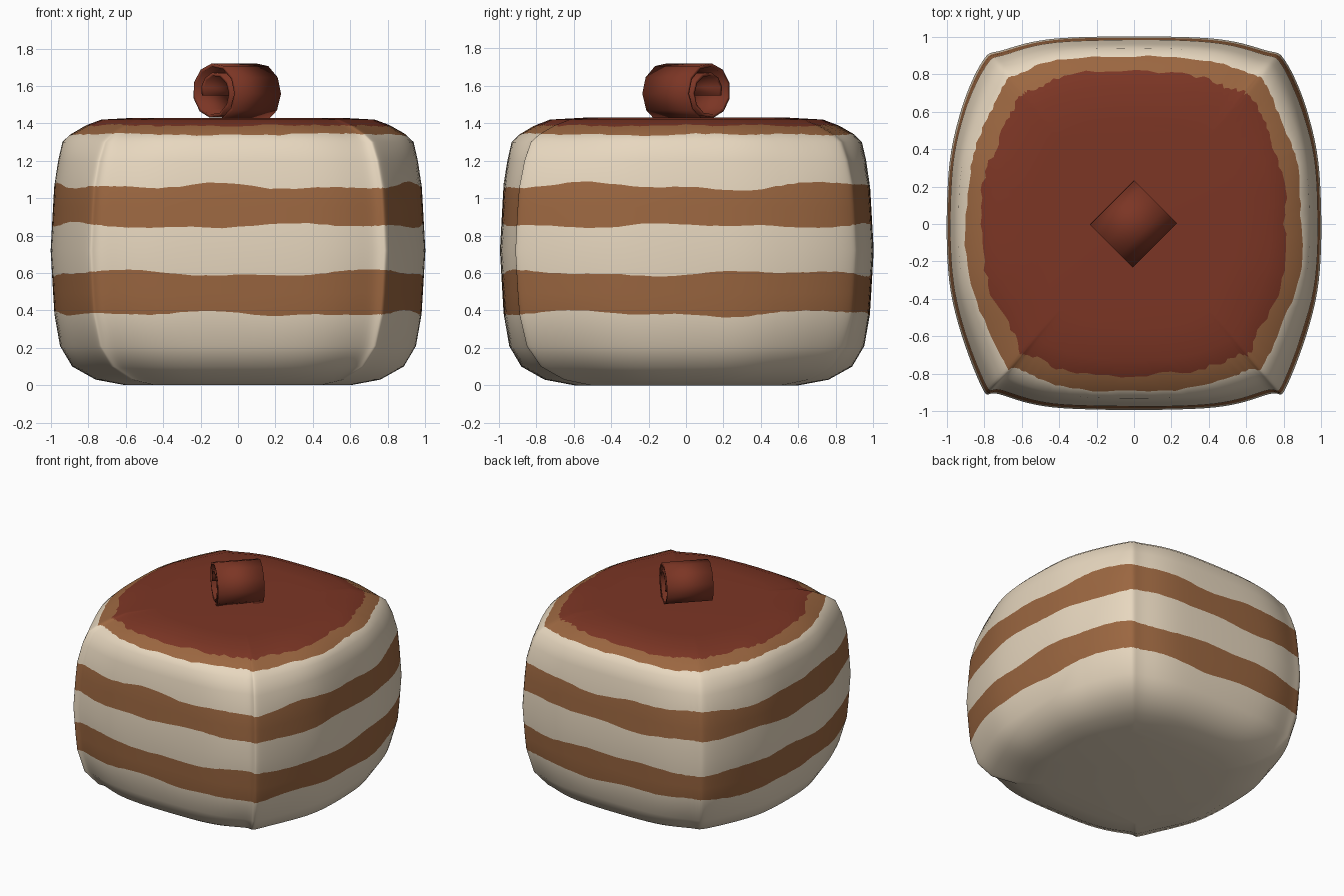
import bpy, bmesh, math, random
from mathutils import Vector

cube = bpy.data.objects.get("Cube")
if cube:
    bpy.data.objects.remove(cube, do_unlink=True)
random.seed(4)


def material(name, rgb):
    m = bpy.data.materials.new(name)
    m.use_nodes = True
    m.diffuse_color = (*rgb, 1)
    m.node_tree.nodes["Principled BSDF"].inputs["Base Color"].default_value = (*rgb, 1)
    return m


cream = material("cream", (0.80, 0.68, 0.52))
sponge = material("sponge", (0.33, 0.135, 0.052))
cocoa = material("cocoa", (0.20, 0.036, 0.018))


def add_object(name, bm, mats):
    bmesh.ops.recalc_face_normals(bm, faces=bm.faces)
    mesh = bpy.data.meshes.new(name)
    bm.to_mesh(mesh)
    bm.free()
    for m in mats:
        mesh.materials.append(m)
    ob = bpy.data.objects.new(name, mesh)
    bpy.context.collection.objects.link(ob)
    for o in bpy.context.selected_objects:
        o.select_set(False)
    ob.select_set(True)
    bpy.context.view_layer.objects.active = ob
    return ob


# Plan outline of the puffy square, right half, back to front
half = [(0.37, 0.995), (0.70, 0.93), (0.81, 0.87), (0.93, 0.59), (0.995, 0.22),
        (0.98, -0.36), (0.82, -0.86), (0.72, -0.91), (0.38, -0.985)]
corners = [Vector(p) for p in half] + [Vector((-x, y)) for x, y in reversed(half)]

# Side profile: height and width factor
profile = [(0, 0.6), (0.03, 0.76), (0.10, 0.885), (0.21, 0.95), (0.38, 0.98),
           (0.72, 1.0), (1.08, 0.98), (1.20, 0.96), (1.31, 0.935), (1.36, 0.87),
           (1.39, 0.81), (1.42, 0.73), (1.43, 0.55)]


def width_at(z):
    for (z0, s0), (z1, s1) in zip(profile, profile[1:]):
        if z <= z1:
            return s0 + (s1 - s0) * (z - z0) / (z1 - z0)
    return profile[-1][1]


def spline(points, steps):
    # Closed smooth curve through the points
    out, n = [], len(points)
    for i in range(n):
        a, b, c, d = (points[(i + k) % n] for k in (-1, 0, 1, 2))
        for j in range(steps):
            t = j / steps
            out.append(0.5 * (2 * b + (c - a) * t + (2 * a - 5 * b + 4 * c - d) * t ** 2
                              + (3 * b - a - 3 * c + d) * t ** 3))
    return out


outline = spline(corners, 10)

# Rings from bottom to top: height, wave size, jag size, material above
CREAM, SPONGE, COCOA = range(3)
rings = [(0, 0, 0, CREAM), (0.03, 0, 0, CREAM), (0.10, 0, 0, CREAM), (0.21, 0, 0, CREAM),
         (0.38, 1, 0.003, SPONGE), (0.49, 0, 0, SPONGE), (0.595, 1, 0.003, CREAM),
         (0.72, 0, 0, CREAM), (0.85, 1, 0.003, SPONGE), (0.95, 0, 0, SPONGE),
         (1.06, 1.3, 0.003, CREAM), (1.20, 0, 0, CREAM), (1.30, 0, 0, CREAM),
         (1.34, 0.3, 0.004, SPONGE), (1.388, 0.2, 0.005, COCOA),
         (1.42, 0, 0, COCOA), (1.43, 0, 0, COCOA)]

bm = bmesh.new()
layers = []
for n, (height, wave, jag, _) in enumerate(rings):
    layer = []
    for p in outline:
        a = math.atan2(p.y, p.x)
        corner = math.sin(2 * a) ** 4
        z = height + wave * (0.011 * math.sin(5 * a + n) + 0.007 * math.sin(11 * a + 2 * n)
                             + 0.008 * corner) + random.uniform(-jag, jag)
        z = min(max(z, 0), 1.43)
        pinch = 1 - 0.07 * corner * abs((z - 0.72) / 0.71) ** 4
        q = p * width_at(z) * pinch
        layer.append(bm.verts.new((q.x, q.y, z)))
    layers.append(layer)
count = len(outline)
for low, high, ring in zip(layers, layers[1:], rings):
    for i in range(count):
        j = (i + 1) % count
        bm.faces.new((low[i], low[j], high[j], high[i])).material_index = ring[3]
bm.faces.new(layers[0]).material_index = CREAM
bm.faces.new(layers[-1]).material_index = COCOA
add_object("layered_cake", bm, [cream, sponge, cocoa])
bpy.ops.object.shade_smooth()

# Chocolate curl: a spiral strip lying diagonally on top
axis = Vector((1, 1, 0)).normalized()
side = Vector((1, -1, 0)).normalized()
centre = Vector((-0.01, 0.01, 1.567))
bm = bmesh.new()
ends = []
turns, sides = 1.8, 11
for s in (-0.17, 0.165):
    row = []
    for i in range(int(turns * sides) + 1):
        f = i / (turns * sides)
        a = math.tau * turns * f - 1.2
        r = 0.172 - 0.035 * min(1, f * turns) - 0.075 * max(0, f * turns - 1)
        row.append(bm.verts.new(centre + axis * s + side * (r * math.cos(a))
                                + Vector((0, 0, 0.93 * r * math.sin(a)))))
    ends.append(row)
for i in range(len(ends[0]) - 1):
    bm.faces.new((ends[0][i], ends[0][i + 1], ends[1][i + 1], ends[1][i]))
curl = add_object("chocolate_curl", bm, [cocoa])
solid = curl.modifiers.new("thickness", "SOLIDIFY")
solid.thickness = 0.018
solid.offset = 0
bpy.ops.object.shade_smooth_by_angle(angle=math.radians(50))
